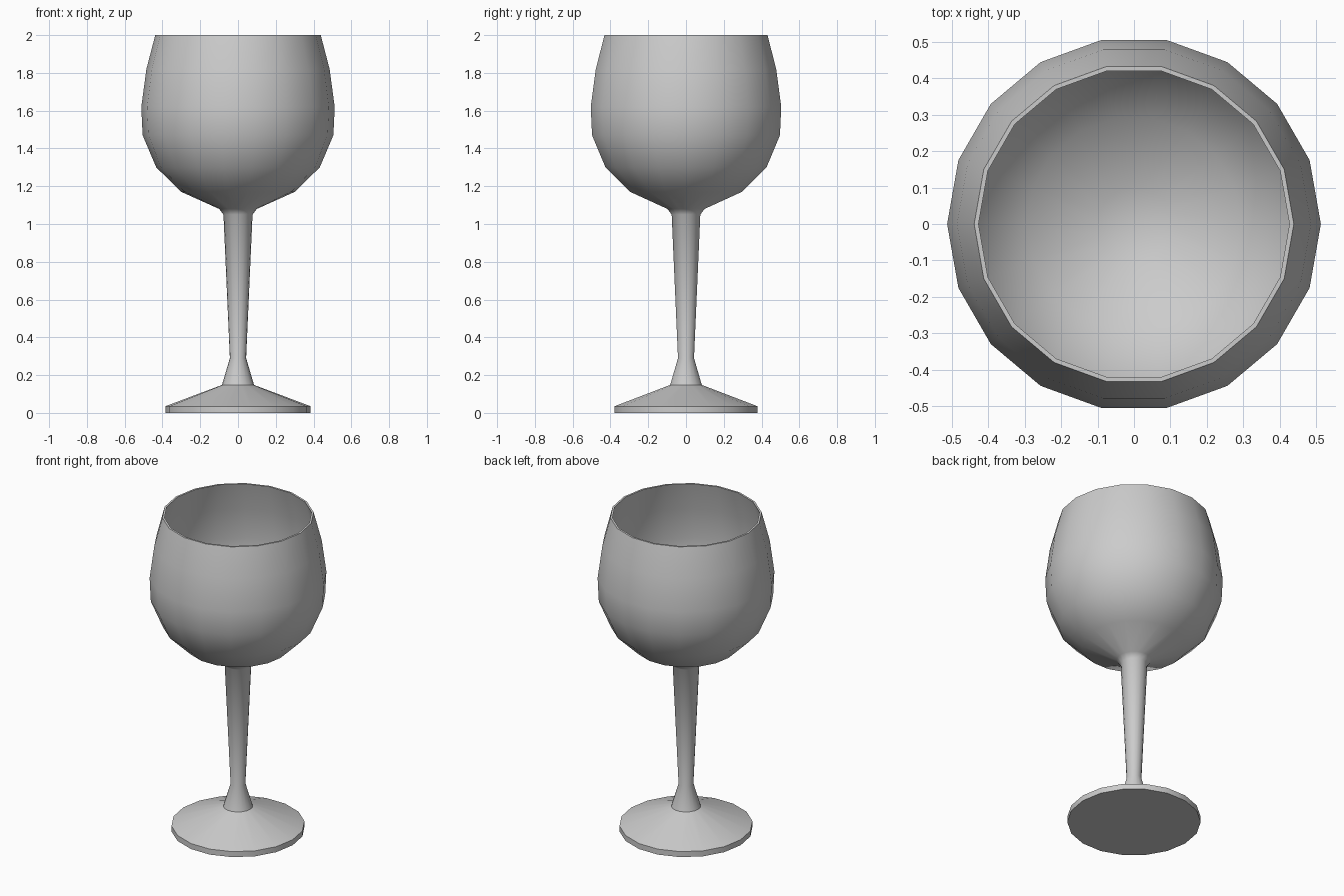
import bpy
import bmesh
import math

SIDES = 18

if "Cube" in bpy.data.objects:
    bpy.data.objects.remove(bpy.data.objects["Cube"], do_unlink=True)

# Single plain grey material
grey = bpy.data.materials.new("plain_grey")
grey.use_nodes = True
colour = (0.6, 0.6, 0.6, 1.0)
grey.diffuse_color = colour
grey.node_tree.nodes["Principled BSDF"].inputs["Base Color"].default_value = colour


def lathe(name, profile):
    """Revolve (radius, height) points around the z axis."""
    bm = bmesh.new()
    verts = [bm.verts.new((r, 0, z)) for r, z in profile]
    edges = [bm.edges.new(pair) for pair in zip(verts, verts[1:])]
    bmesh.ops.spin(bm, geom=verts + edges, cent=(0, 0, 0), axis=(0, 0, 1),
                   angle=math.tau, steps=SIDES)
    bmesh.ops.remove_doubles(bm, verts=bm.verts, dist=0.0005)
    bmesh.ops.recalc_face_normals(bm, faces=bm.faces)
    # Orient the skin outward, judged by a side-facing outer face
    widest = max(bm.faces, key=lambda f: f.calc_center_median().xy.length)
    centre = widest.calc_center_median()
    if widest.normal.xy.dot(centre.xy) < 0:
        bmesh.ops.reverse_faces(bm, faces=bm.faces)
    mesh = bpy.data.meshes.new(name)
    bm.to_mesh(mesh)
    bm.free()
    mesh.materials.append(grey)
    obj = bpy.data.objects.new(name, mesh)
    bpy.context.collection.objects.link(obj)
    bpy.ops.object.select_all(action="DESELECT")
    obj.select_set(True)
    bpy.context.view_layer.objects.active = obj
    bpy.ops.object.shade_smooth_by_angle(angle=math.radians(48))
    return obj


# Foot: flat underside, short rim, shallow cone
lathe("foot", [(0, 0), (0.385, 0), (0.385, 0.035), (0.085, 0.148)])

# Stem flowing into the bowl, over the thin lip and down the inside
stem = [(0.085, 0.148), (0.043, 0.29), (0.077, 1.05)]
bowl_outside = [(0.1, 1.08), (0.3, 1.17), (0.433, 1.3), (0.505, 1.47),
                (0.512, 1.62), (0.485, 1.82), (0.438, 2.0)]
lip = [(0.432, 2.0), (0.426, 2.0)]
bowl_inside = [(0.473, 1.82), (0.5, 1.62), (0.493, 1.47), (0.424, 1.306),
               (0.294, 1.182), (0.1, 1.095), (0, 1.085)]
lathe("stem_and_bowl", stem + bowl_outside + lip + bowl_inside)
